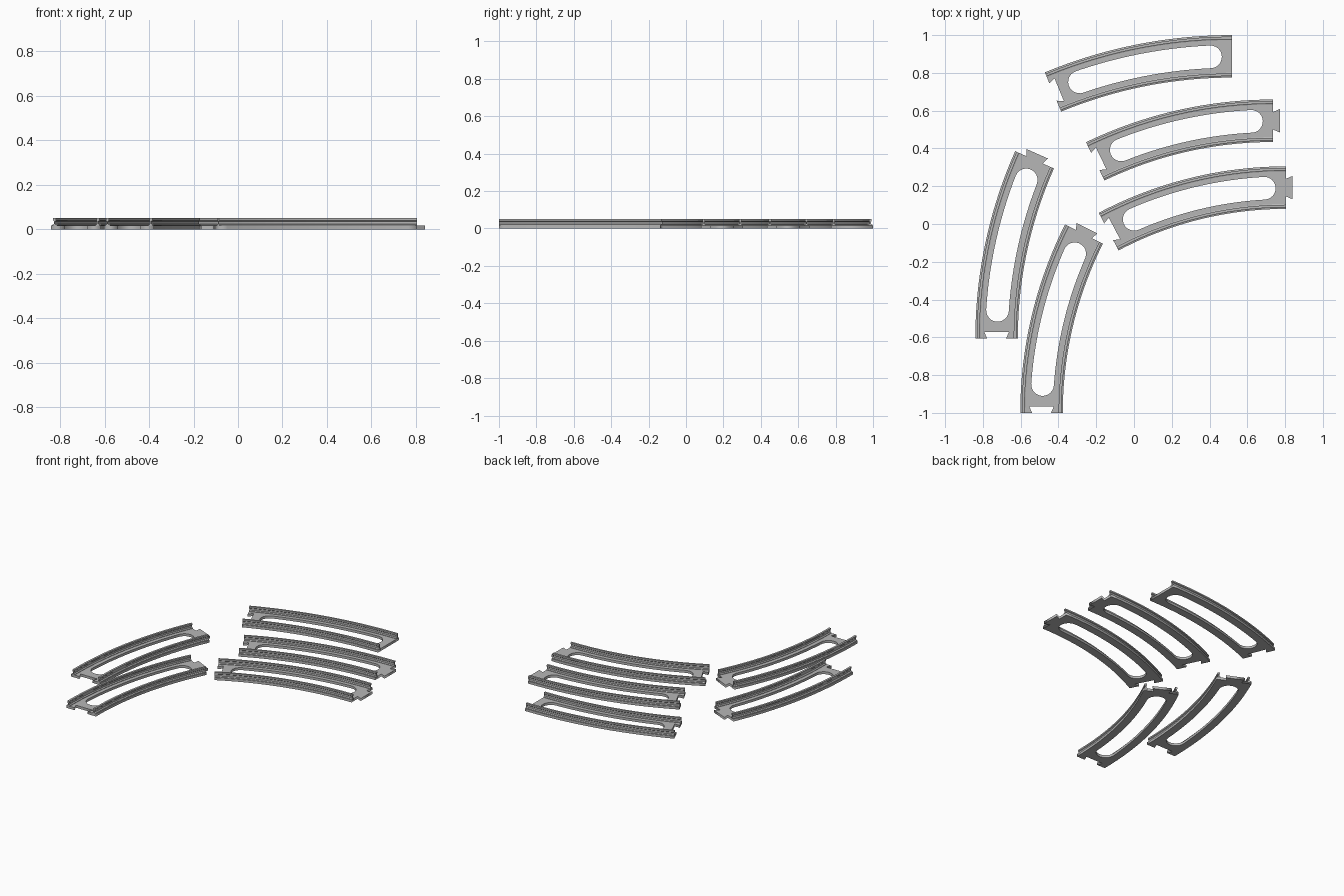
import bpy, bmesh, math
from mathutils import Vector

if "Cube" in bpy.data.objects:
    bpy.data.objects.remove(bpy.data.objects["Cube"])

grey = bpy.data.materials.new("track_grey")
grey.diffuse_color = (0.47, 0.47, 0.47, 1)
grey.use_nodes = True
grey.node_tree.nodes["Principled BSDF"].inputs["Base Color"].default_value = grey.diffuse_color

WIDTH, BASE, DEPTH = 0.225, 0.017, 0.035   # bed width, bed thickness, joint depth
STEPS = 24


def make_point(cx, cy):
    """Point at radius r and angle a, moved u along the track."""
    def point(r, a, u=0.0):
        return Vector((cx + r * math.cos(a) + u * math.sin(a),
                       cy + r * math.sin(a) - u * math.cos(a)))
    return point


def arc(point, r, a, b):
    return [point(r, a + (b - a) * i / STEPS) for i in range(STEPS + 1)]


def make_bed(name, point, mid, a0, a1, has_tab):
    out, inn = mid + WIDTH / 2, mid - WIDTH / 2
    # outer edge, joint tab, inner edge, joint notch
    outline = arc(point, out, a0, a1)
    if has_tab:
        outline += [point(mid + w, a1, u) for w, u in
                    ((0.047, 0), (0.062, DEPTH), (-0.062, DEPTH), (-0.047, 0))]
    outline += arc(point, inn, a1, a0)
    outline += [point(mid + w, a0, u) for w, u in
                ((-0.05, 0), (-0.065, DEPTH), (0.065, DEPTH), (0.05, 0))]
    # long slot with round ends
    rad = 0.06
    s0, s1 = a0 - (0.09 + rad) / mid, a1 + (0.055 + rad) / mid
    slot = arc(point, mid + rad, s0, s1)
    turn = [math.pi * i / 12 for i in range(1, 12)]
    slot += [point(mid + rad * math.cos(t), s1, rad * math.sin(t)) for t in turn]
    slot += arc(point, mid - rad, s1, s0)
    slot += [point(mid - rad * math.cos(t), s0, -rad * math.sin(t)) for t in turn]

    curve = bpy.data.curves.new(name, 'CURVE')
    curve.dimensions, curve.fill_mode, curve.extrude = '2D', 'BOTH', BASE / 2
    for loop in (outline, slot):
        spline = curve.splines.new('POLY')
        spline.points.add(len(loop) - 1)
        for p, co in zip(spline.points, loop):
            p.co = (co.x, co.y, 0, 1)
        spline.use_cyclic_u = True
    ob = bpy.data.objects.new(name, curve)
    bpy.context.collection.objects.link(ob)
    ob.location.z = BASE / 2
    curve.materials.append(grey)
    bpy.ops.object.select_all(action='DESELECT')
    ob.select_set(True)
    bpy.context.view_layer.objects.active = ob
    bpy.ops.object.convert(target='MESH')


# rail section: (distance in from the bed edge, height): foot, web, head
SECTION = [(0.004, 0.010), (0.004, 0.020), (0.012, 0.024), (0.012, 0.036),
           (0.008, 0.040), (0.008, 0.050), (0.022, 0.050), (0.022, 0.040),
           (0.018, 0.036), (0.018, 0.024), (0.026, 0.020), (0.026, 0.010)]


def make_rail(name, point, mid, a0, a1, side):
    bm = bmesh.new()
    rings = []
    for i in range(STEPS + 1):
        a = a0 + (a1 - a0) * i / STEPS
        rings.append([bm.verts.new((*point(mid + side * (WIDTH / 2 - d), a), z))
                      for d, z in SECTION])
    n = len(SECTION)
    for r, s in zip(rings, rings[1:]):
        for k in range(n):
            bm.faces.new((r[k], r[(k + 1) % n], s[(k + 1) % n], s[k]))
    bm.faces.new(rings[0])
    bm.faces.new(rings[-1])
    bmesh.ops.recalc_face_normals(bm, faces=bm.faces)
    mesh = bpy.data.meshes.new(name)
    bm.to_mesh(mesh)
    bm.free()
    mesh.materials.append(grey)
    bpy.context.collection.objects.link(bpy.data.objects.new(name, mesh))


# (outer corner x, y, outer radius, sweep, lies crosswise, has tab)
TRACKS = [(0.52, 1.0, 2.592, 22.5, True, False),
          (0.737, 0.659, 2.285, 25.7, True, True),
          (0.805, 0.305, 2.123, 27.85, True, True),
          (-0.84, -0.607, 2.44, 24.0, False, True),
          (-0.602, -1.0, 2.219, 26.7, False, True)]

for i, (x, y, radius, sweep, crosswise, tab) in enumerate(TRACKS, 1):
    sweep = math.radians(sweep)
    if crosswise:
        point, a0 = make_point(x, y - radius), math.pi / 2 + sweep
    else:
        point, a0 = make_point(x + radius, y), math.pi
    mid, a1 = radius - WIDTH / 2, a0 - sweep
    make_bed(f"track_bed_{i}", point, mid, a0, a1, tab)
    make_rail(f"outer_rail_{i}", point, mid, a0, a1, 1)
    make_rail(f"inner_rail_{i}", point, mid, a0, a1, -1)
